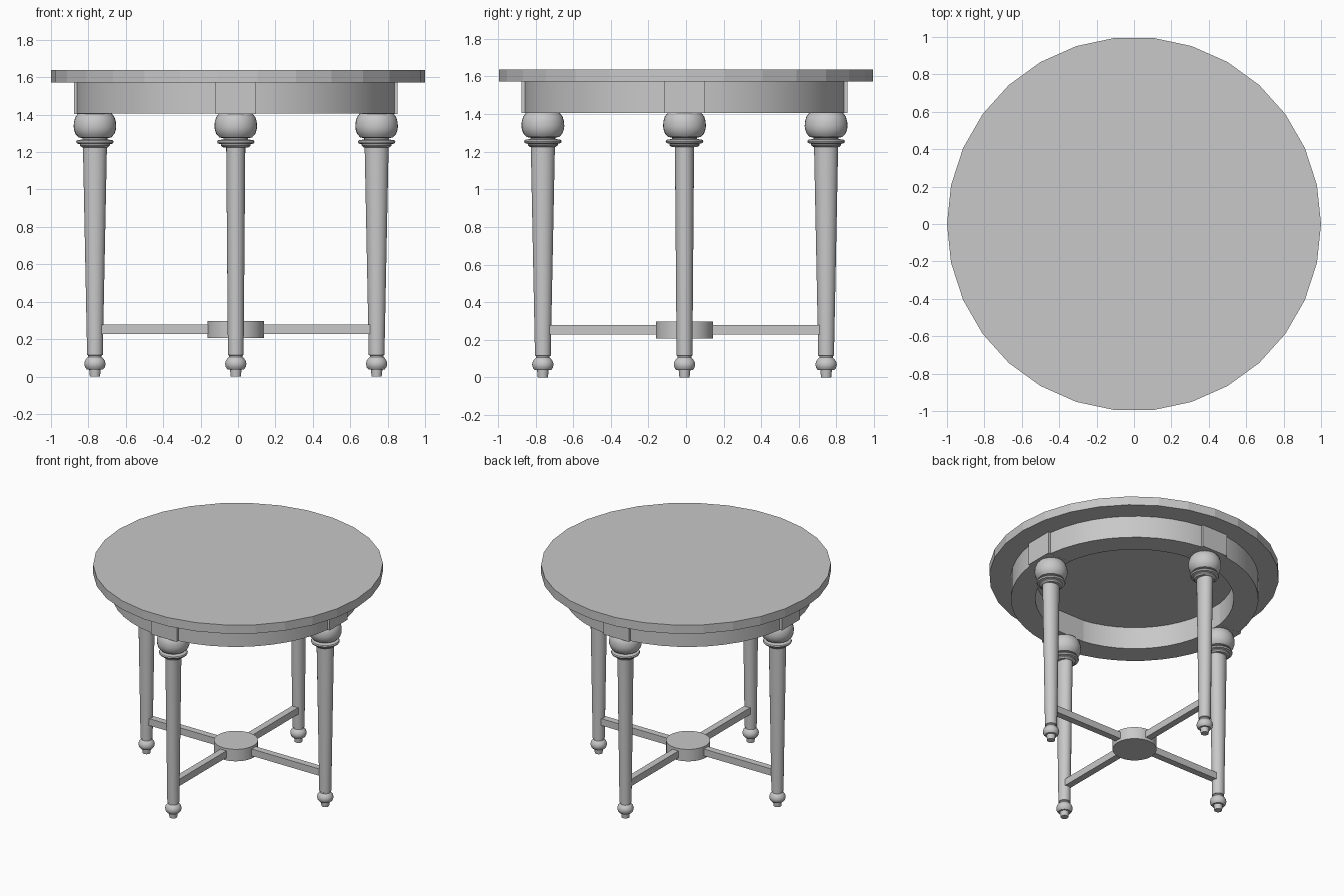
import bpy, bmesh, math
from mathutils import Matrix

if "Cube" in bpy.data.objects:
    bpy.data.objects.remove(bpy.data.objects["Cube"])

CX, CY = -0.012, -0.008      # base centre
LEG_R = 0.753                # distance of the legs from the base centre

grey = bpy.data.materials.new("grey paint")
grey.diffuse_color = (0.58, 0.58, 0.58, 1)
grey.use_nodes = True
grey.node_tree.nodes["Principled BSDF"].inputs["Base Color"].default_value = grey.diffuse_color


def finish(name, bm, smooth=None):
    bmesh.ops.recalc_face_normals(bm, faces=bm.faces)
    me = bpy.data.meshes.new(name)
    bm.to_mesh(me)
    bm.free()
    me.materials.append(grey)
    ob = bpy.data.objects.new(name, me)
    bpy.context.collection.objects.link(ob)
    if smooth:
        bpy.ops.object.select_all(action='DESELECT')
        ob.select_set(True)
        bpy.context.view_layer.objects.active = ob
        bpy.ops.object.shade_smooth_by_angle(angle=math.radians(smooth))
    return ob


def lathe(name, profile, seg, loc=(0, 0, 0), turn=0, closed=False, smooth=None):
    """Spin (rx, ry, z) rings; capped at both ends, or closed into a hollow ring."""
    bm = bmesh.new()
    rings = []
    for rx, ry, z in profile:
        rings.append([bm.verts.new((rx * math.cos(2 * math.pi * i / seg),
                                    ry * math.sin(2 * math.pi * i / seg), z))
                      for i in range(seg)])
    pairs = list(zip(rings, rings[1:]))
    if closed:
        pairs.append((rings[-1], rings[0]))
    else:
        bm.faces.new(rings[0])
        bm.faces.new(rings[-1])
    for a, b in pairs:
        for i in range(seg):
            j = (i + 1) % seg
            bm.faces.new((a[i], a[j], b[j], b[i]))
    bm.transform(Matrix.Translation(loc) @ Matrix.Rotation(turn, 4, 'Z'))
    return finish(name, bm, smooth)


def radial_box(name, r0, r1, width, z0, z1, turn):
    """Box reaching outwards from the base centre."""
    bm = bmesh.new()
    bmesh.ops.create_cube(bm, size=1)
    bm.transform(Matrix.Translation((CX, CY, 0)) @ Matrix.Rotation(turn, 4, 'Z')
                 @ Matrix.Translation(((r0 + r1) / 2, 0, (z0 + z1) / 2))
                 @ Matrix.Diagonal((r1 - r0, width, z1 - z0, 1)))
    return finish(name, bm)


def round_profile(points):
    return [(r, r, z) for r, z in points]


# Round faceted top
lathe("table_top", round_profile([(1, 1.572), (1, 1.638)]), 30)

# Hollow apron ring under the top
lathe("apron", round_profile([(0.855, 1.405), (0.855, 1.573), (0.685, 1.573), (0.685, 1.405)]),
      48, (CX, CY, 0), closed=True, smooth=30)

# Leg: peg foot, ball foot, tapered shaft (deeper than wide at the top), collar, bulb
leg = round_profile([
    (0.027, 0), (0.031, 0.038), (0.043, 0.038), (0.053, 0.05), (0.057, 0.068),
    (0.053, 0.085), (0.042, 0.1), (0.036, 0.105), (0.036, 0.113), (0.042, 0.116),
])
leg += [(0.042, 0.042, 0.125), (0.064, 0.051, 1.225)]
leg += round_profile([
    (0.07, 1.226), (0.08, 1.235), (0.08, 1.242), (0.096, 1.246), (0.1, 1.255),
    (0.096, 1.263), (0.066, 1.268), (0.066, 1.274), (0.088, 1.279), (0.104, 1.297),
    (0.112, 1.32), (0.114, 1.338), (0.112, 1.362), (0.105, 1.386), (0.09, 1.406),
])

for k, side in enumerate(("right", "back", "left", "front")):
    a = k * math.pi / 2
    pos = (CX + LEG_R * math.cos(a), CY + LEG_R * math.sin(a), 0)
    lathe(side + "_leg", leg, 28, pos, a, smooth=35)
    radial_box(side + "_apron_block", 0.675, 0.866, 0.216, 1.4045, 1.573, a)
    radial_box(side + "_stretcher", 0.1, LEG_R - 0.01, 0.05, 0.227, 0.279, a)

# Round hub where the stretchers cross
lathe("stretcher_hub", round_profile([(0.152, 0.206), (0.152, 0.297)]), 32,
      (CX, CY, 0), smooth=30)
